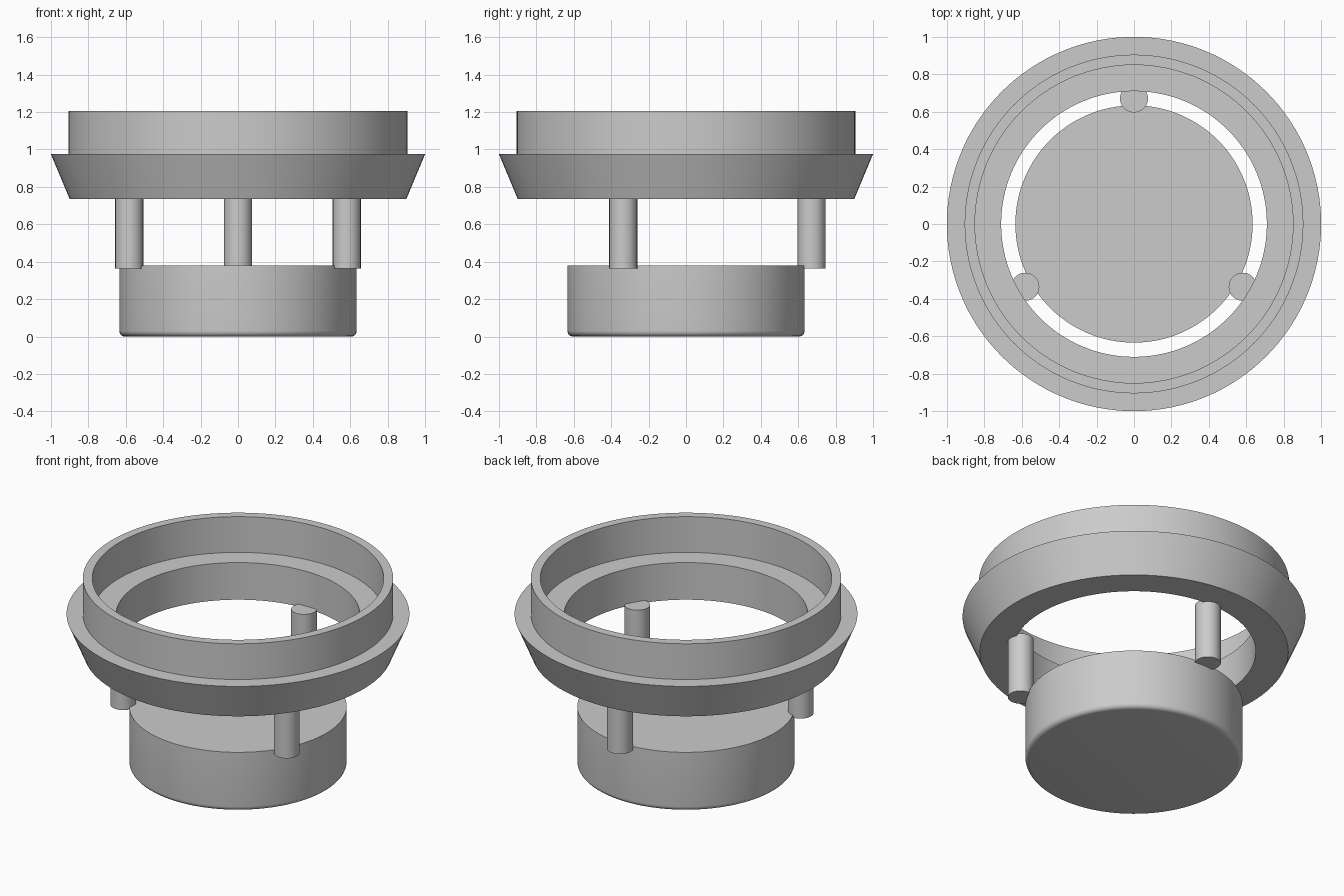
import bpy, bmesh, math
from mathutils import Matrix, Vector

if "Cube" in bpy.data.objects:
    bpy.data.objects.remove(bpy.data.objects["Cube"])

grey = bpy.data.materials.new("plain grey")
grey.diffuse_color = (0.6, 0.6, 0.6, 1)
grey.use_nodes = True
grey.node_tree.nodes["Principled BSDF"].inputs["Base Color"].default_value = grey.diffuse_color


def finish(name, bm):
    bmesh.ops.recalc_face_normals(bm, faces=bm.faces)
    mesh = bpy.data.meshes.new(name)
    bm.to_mesh(mesh)
    bm.free()
    mesh.materials.append(grey)
    obj = bpy.data.objects.new(name, mesh)
    bpy.context.collection.objects.link(obj)
    bpy.ops.object.select_all(action='DESELECT')
    obj.select_set(True)
    bpy.context.view_layer.objects.active = obj
    bpy.ops.object.shade_smooth_by_angle(angle=math.radians(30))
    return obj


def lathe(name, profile, closed, sides=128):
    """Revolve (radius, z) points about z; open profiles get flat end caps."""
    bm = bmesh.new()
    rings = [[bm.verts.new((r * math.cos(2 * math.pi * i / sides),
                            r * math.sin(2 * math.pi * i / sides), z))
              for i in range(sides)] for r, z in profile]
    pairs = list(zip(rings, rings[1:]))
    if closed:
        pairs.append((rings[-1], rings[0]))
    else:
        bm.faces.new(rings[0])
        bm.faces.new(rings[-1])
    for a, b in pairs:
        for i in range(sides):
            j = (i + 1) % sides
            bm.faces.new((a[i], a[j], b[j], b[i]))
    return finish(name, bm)


# Base disc with a rounded bottom edge
R, F = 0.634, 0.03
fillet = [(R - F + F * math.sin(t), F - F * math.cos(t))
          for t in (math.pi / 2 * k / 6 for k in range(7))]
lathe("base_disc", fillet + [(R, 0.38)], False)

# Flared collar with raised rim and inner ledge
lathe("collar_ring", [(0.71, 0.736), (0.90, 0.736), (1.0, 0.975), (0.905, 0.975),
                      (0.905, 1.205), (0.85, 1.205), (0.85, 0.975), (0.71, 0.975)], True)

# Three posts joining disc and collar
for k in range(3):
    a = math.radians(90 + 120 * k)
    bm = bmesh.new()
    bmesh.ops.create_cone(bm, cap_ends=True, segments=48, radius1=0.075, radius2=0.075,
                          depth=0.387,
                          matrix=Matrix.Translation(Vector((0.671 * math.cos(a),
                                                            0.671 * math.sin(a), 0.5575))))
    finish("post_%d" % (k + 1), bm)
